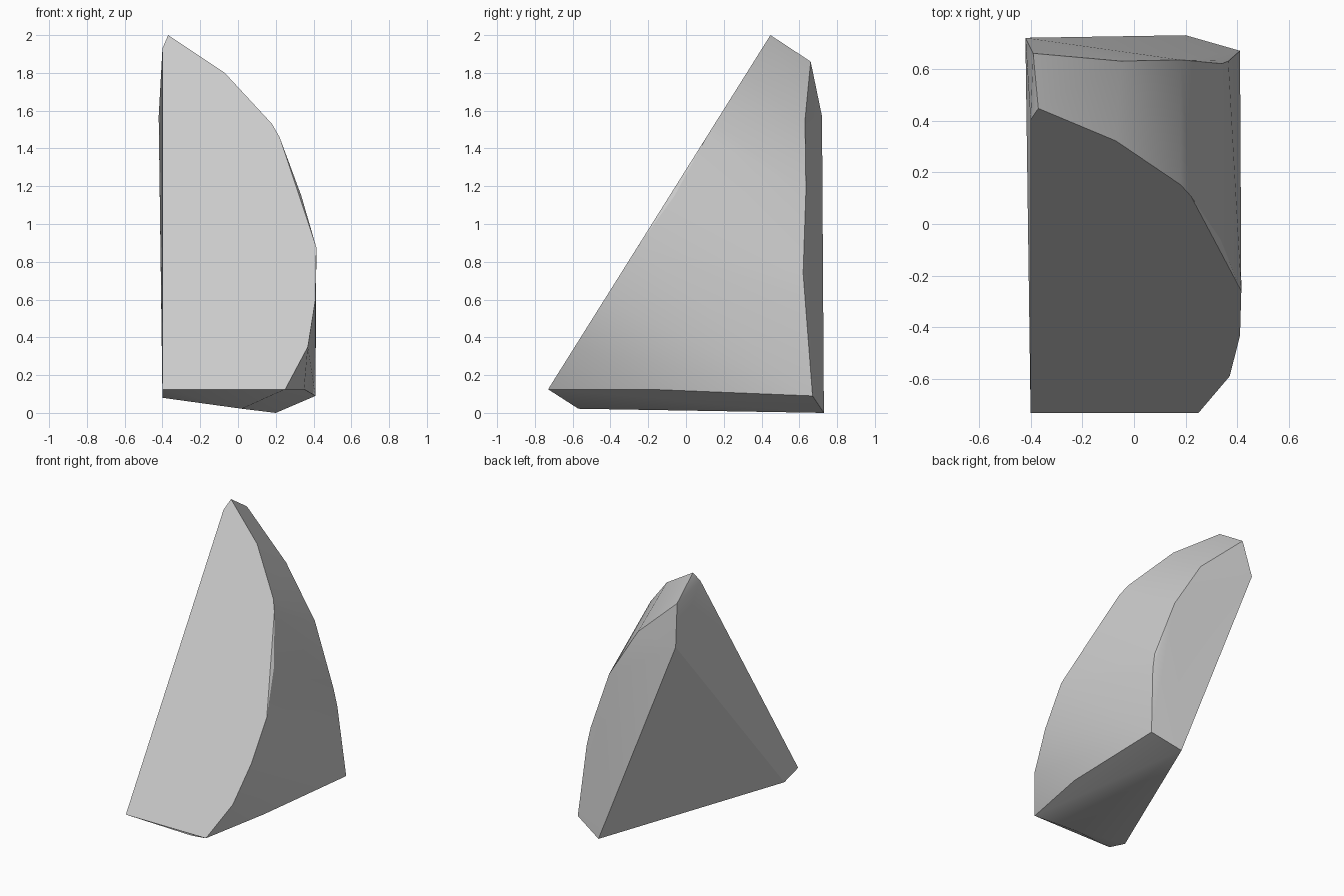
import bpy
import bmesh
from math import radians

default_cube = bpy.data.objects.get("Cube")
if default_cube:
    bpy.data.objects.remove(default_cube, do_unlink=True)


def make_material(name, colour):
    material = bpy.data.materials.new(name)
    material.use_nodes = True
    material.diffuse_color = colour
    shader = next(node for node in material.node_tree.nodes if node.type == "BSDF_PRINCIPLED")
    shader.inputs["Base Color"].default_value = colour
    return material


def on_cut_plane(x, z):
    """Place an outline point on the sloping flat front of the shard."""
    lower_y, lower_z, steepness = -0.73, 0.125, 1.593
    return (x, lower_y + (z - lower_z) / steepness, z)


def convex_solid(name, points, material):
    """Wrap a faceted solid around its corner points."""
    mesh = bpy.data.meshes.new(name)
    bm = bmesh.new()
    for point in points:
        bm.verts.new(point)
    hull = bmesh.ops.convex_hull(bm, input=bm.verts[:])
    unused = [item for item in hull["geom_interior"] if isinstance(item, bmesh.types.BMVert)]
    bmesh.ops.delete(bm, geom=unused, context="VERTS")
    # Merge triangles that lie in one flat cut
    bmesh.ops.dissolve_limit(bm, angle_limit=radians(1), verts=bm.verts[:], edges=bm.edges[:])
    bmesh.ops.recalc_face_normals(bm, faces=bm.faces[:])
    bm.to_mesh(mesh)
    bm.free()
    mesh.materials.append(material)
    solid = bpy.data.objects.new(name, mesh)
    bpy.context.collection.objects.link(solid)
    return solid


# Flat sloping front, outlined from the lower right corner round to the tip
front_outline = [(-0.4, 0.125), (0.25, 0.125), (0.37, 0.35), (0.41, 0.6), (0.415, 0.875),
                 (0.22, 1.46), (0.18, 1.53), (-0.07, 1.8), (-0.37, 2.0), (-0.4, 1.93)]
front_cut = [on_cut_plane(x, z) for x, z in front_outline]

# Curved ridge between the rounded side and the narrow back
back_ridge = [(-0.39, 0.66, 1.86), (-0.05, 0.63, 1.55), (0.18, 0.635, 1.18),
              (0.34, 0.62, 0.74), (0.365, 0.63, 0.61), (0.41, 0.67, 0.09)]

# Outer corners of the narrow back, from top to base
back_corners = [(-0.42, 0.72, 1.57), (0.2, 0.73, 0.0)]

# Chipped underside and the slight swelling of the rounded side
base_corners = [(-0.4, -0.57, 0.08), (0.02, -0.57, 0.022), (0.35, -0.2, 0.125)]
side_swelling = [(0.335, -0.06, 1.15)]

stone = make_material("stone grey", (0.6, 0.6, 0.6, 1.0))
shard = convex_solid("stone_shard",
                     front_cut + back_ridge + back_corners + base_corners + side_swelling,
                     stone)

# Soften the shallow facets and keep the cut edges crisp
bpy.ops.object.select_all(action="DESELECT")
shard.select_set(True)
bpy.context.view_layer.objects.active = shard
bpy.ops.object.shade_smooth_by_angle(angle=radians(30))
